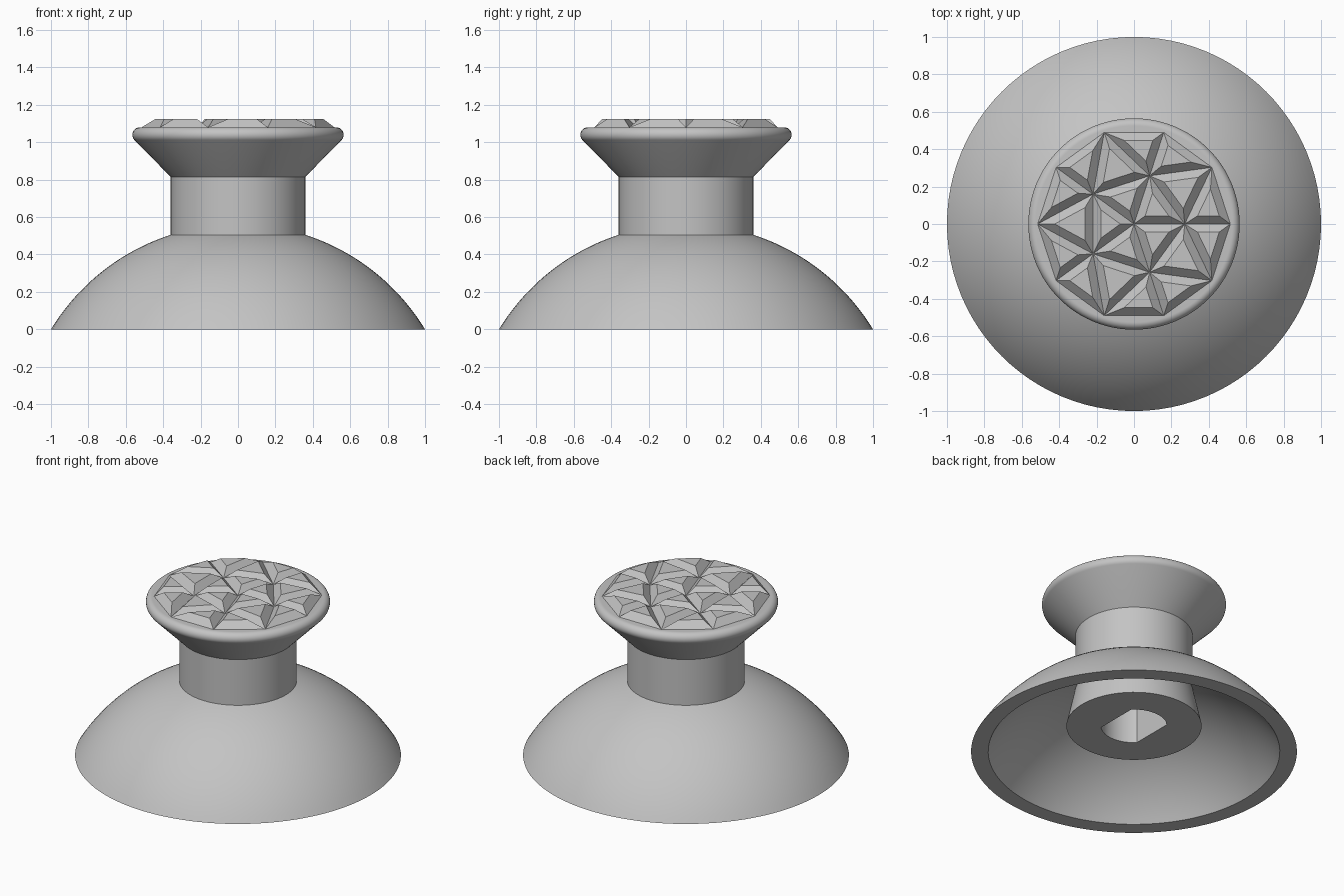
import bpy
import bmesh
from math import sin, cos, tau, radians, sqrt, atan2
from mathutils import Vector

cube = bpy.data.objects.get("Cube")
if cube:
    bpy.data.objects.remove(cube, do_unlink=True)

SEGMENTS = 96
CAP_TOP = 1.08
DOME_CENTRE = -0.609

grey = bpy.data.materials.new("plain grey")
grey.use_nodes = True
grey.diffuse_color = (0.55, 0.55, 0.55, 1)
bsdf = next(n for n in grey.node_tree.nodes if n.type == "BSDF_PRINCIPLED")
bsdf.inputs["Base Color"].default_value = grey.diffuse_color


def finish(name, bm, smooth=True):
    mesh = bpy.data.meshes.new(name)
    bm.to_mesh(mesh)
    bm.free()
    mesh.materials.append(grey)
    obj = bpy.data.objects.new(name, mesh)
    bpy.context.collection.objects.link(obj)
    if smooth:
        bpy.ops.object.select_all(action="DESELECT")
        obj.select_set(True)
        bpy.context.view_layer.objects.active = obj
        bpy.ops.object.shade_smooth_by_angle(angle=radians(30))
    return obj


def lathe(name, profile):
    """Spin (radius, height) points; a radius may be a function of angle."""
    bm = bmesh.new()
    rings = []
    for r, z in profile:
        if r == 0:
            rings.append([bm.verts.new((0, 0, z))] * SEGMENTS)
            continue
        ring = []
        for i in range(SEGMENTS):
            a = tau * i / SEGMENTS
            rad = r(a) if callable(r) else r
            ring.append(bm.verts.new((rad * cos(a), rad * sin(a), z)))
        rings.append(ring)
    for low, high in zip(rings, rings[1:]):
        for i in range(SEGMENTS):
            j = (i + 1) % SEGMENTS
            corners = dict.fromkeys((low[i], low[j], high[j], high[i]))
            bm.faces.new(list(corners))
    return finish(name, bm)


def dome_arc(r_start, r_end, rim, steps=20):
    """Points on a sphere section whose rim of the given radius is at z = 0."""
    radius = sqrt(rim ** 2 + DOME_CENTRE ** 2)
    start = atan2(sqrt(radius ** 2 - r_start ** 2), r_start)
    end = atan2(sqrt(radius ** 2 - r_end ** 2), r_end)
    points = []
    for i in range(steps + 1):
        a = start + (end - start) * i / steps
        points.append((radius * cos(a), DOME_CENTRE + radius * sin(a)))
    return points


# Hollow dome skirt with a flat bottom rim
outer = dome_arc(1, 0.36, 1)
inner = dome_arc(0.365, 0.895, 0.895)
lathe("dome_skirt", inner + outer)

# Straight neck
neck_base = outer[-1][1]
lathe("neck", [(0.36, neck_base), (0.36, 0.815)])

# Flared cap with a rounded lip
lip = [(0.525 + 0.04 * cos(radians(a)), 1.04 + 0.04 * sin(radians(a)))
       for a in range(-45, 91, 9)]
lathe("flared_cap", [(0.36, 0.815)] + lip + [(0, CAP_TOP)])


# Tapered post under the dome, with a socket that has two flat sides
def socket(a):
    return min(0.203, 0.1435 / max(abs(cos(a)), 0.01))


lathe("socket_post", [(0, 0.5), (socket, 0.5), (socket, 0.18),
                      (0.415, 0.18), (0.365, inner[0][1])])


# Grip: triangular studs with bevelled sides in a five-fold pattern
def polar(radius, degrees):
    return Vector((radius * cos(radians(degrees)), radius * sin(radians(degrees)), CAP_TOP))


def add_stud(bm, tri, inset=0.043, height=0.045):
    a, b, c = tri
    la, lb, lc = (b - c).length, (c - a).length, (a - b).length
    centre = (a * la + b * lb + c * lc) / (la + lb + lc)
    inradius = (b - a).cross(c - a).length / (la + lb + lc)
    lift = Vector((0, 0, height))
    base = [bm.verts.new(p) for p in tri]
    top = [bm.verts.new(p.lerp(centre, inset / inradius) + lift) for p in tri]
    bm.faces.new(top)
    for i in range(3):
        j = (i + 1) % 3
        bm.faces.new((base[i], base[j], top[j], top[i]))


bm = bmesh.new()
MID, EDGE = 0.271, 0.515
for k in range(5):
    t = 72 * k
    mid, mid_next = polar(MID, t), polar(MID, t + 72)
    edge, edge_next, edge_prev = (polar(EDGE, t + d) for d in (0, 36, -36))
    add_stud(bm, (polar(0, 0), mid, mid_next))
    add_stud(bm, (mid, edge_next, mid_next))
    add_stud(bm, (mid, edge, edge_next))
    add_stud(bm, (mid, edge_prev, edge))
finish("grip_studs", bm, smooth=False)
